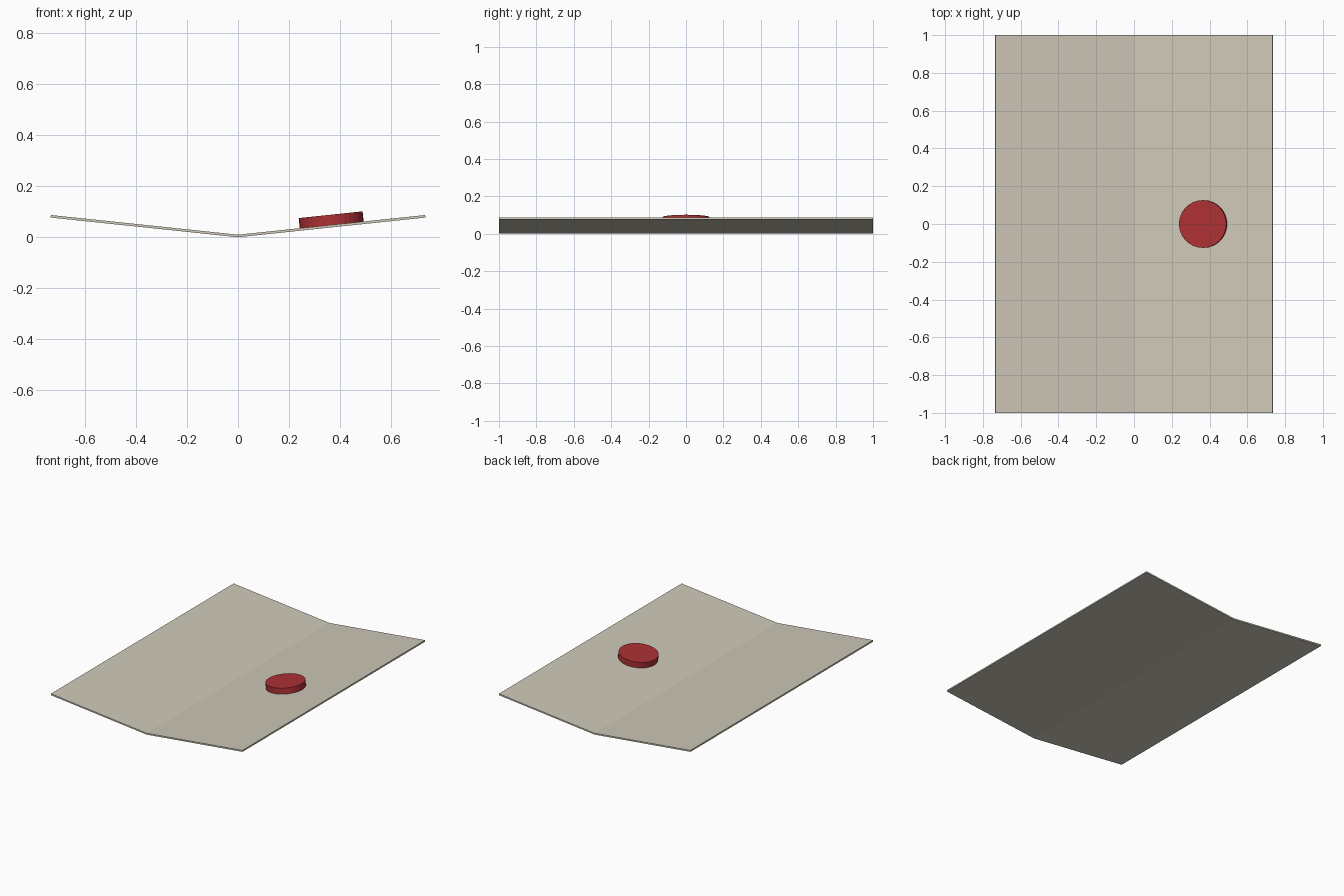
import bpy, bmesh, math
from mathutils import Matrix

if "Cube" in bpy.data.objects:
    bpy.data.objects.remove(bpy.data.objects["Cube"])

TILT = math.radians(6)
HALF_W, THICK = 0.735, 0.01


def make_object(name, bm, color):
    bmesh.ops.recalc_face_normals(bm, faces=bm.faces)
    mesh = bpy.data.meshes.new(name)
    bm.to_mesh(mesh)
    bm.free()
    mat = bpy.data.materials.new(name + "_color")
    mat.diffuse_color = (*color, 1)
    mat.use_nodes = True
    mat.node_tree.nodes["Principled BSDF"].inputs["Base Color"].default_value = mat.diffuse_color
    mesh.materials.append(mat)
    obj = bpy.data.objects.new(name, mesh)
    bpy.context.collection.objects.link(obj)
    return obj


# folded sheet: V-shaped profile extruded along y
rise = HALF_W * math.tan(TILT)
dx, dz = THICK * math.sin(TILT), THICK * math.cos(TILT)
right = [(0, 0), (HALF_W, rise), (HALF_W - dx, rise + dz), (0, THICK)]
bm = bmesh.new()
for side in (1, -1):
    face = bm.faces.new([bm.verts.new((side * x, -1, z)) for x, z in right])
bmesh.ops.remove_doubles(bm, verts=bm.verts, dist=1e-5)
ext = bmesh.ops.extrude_face_region(bm, geom=bm.faces[:], use_keep_orig=True)
new = [g for g in ext["geom"] if isinstance(g, bmesh.types.BMVert)]
bmesh.ops.translate(bm, verts=new, vec=(0, 2, 0))
# remove the inner wall left along the fold
inner = [f for f in bm.faces if all(abs(v.co.x) < 1e-5 for v in f.verts)]
bmesh.ops.delete(bm, geom=inner, context='FACES_ONLY')
make_object("folded_sheet", bm, (0.62, 0.58, 0.48))

# disc lying flat on the right flap
RADIUS, HEIGHT = 0.126, 0.04
base_x = HALF_W / 2
base_z = THICK + base_x * math.tan(TILT)
place = (Matrix.Translation((base_x, 0, base_z))
         @ Matrix.Rotation(-TILT, 4, 'Y')
         @ Matrix.Translation((0, 0, HEIGHT / 2)))
bm = bmesh.new()
bmesh.ops.create_cone(bm, cap_ends=True, segments=32, radius1=RADIUS,
                      radius2=RADIUS, depth=HEIGHT, matrix=place)
make_object("red_disc", bm, (0.42, 0.03, 0.035))
